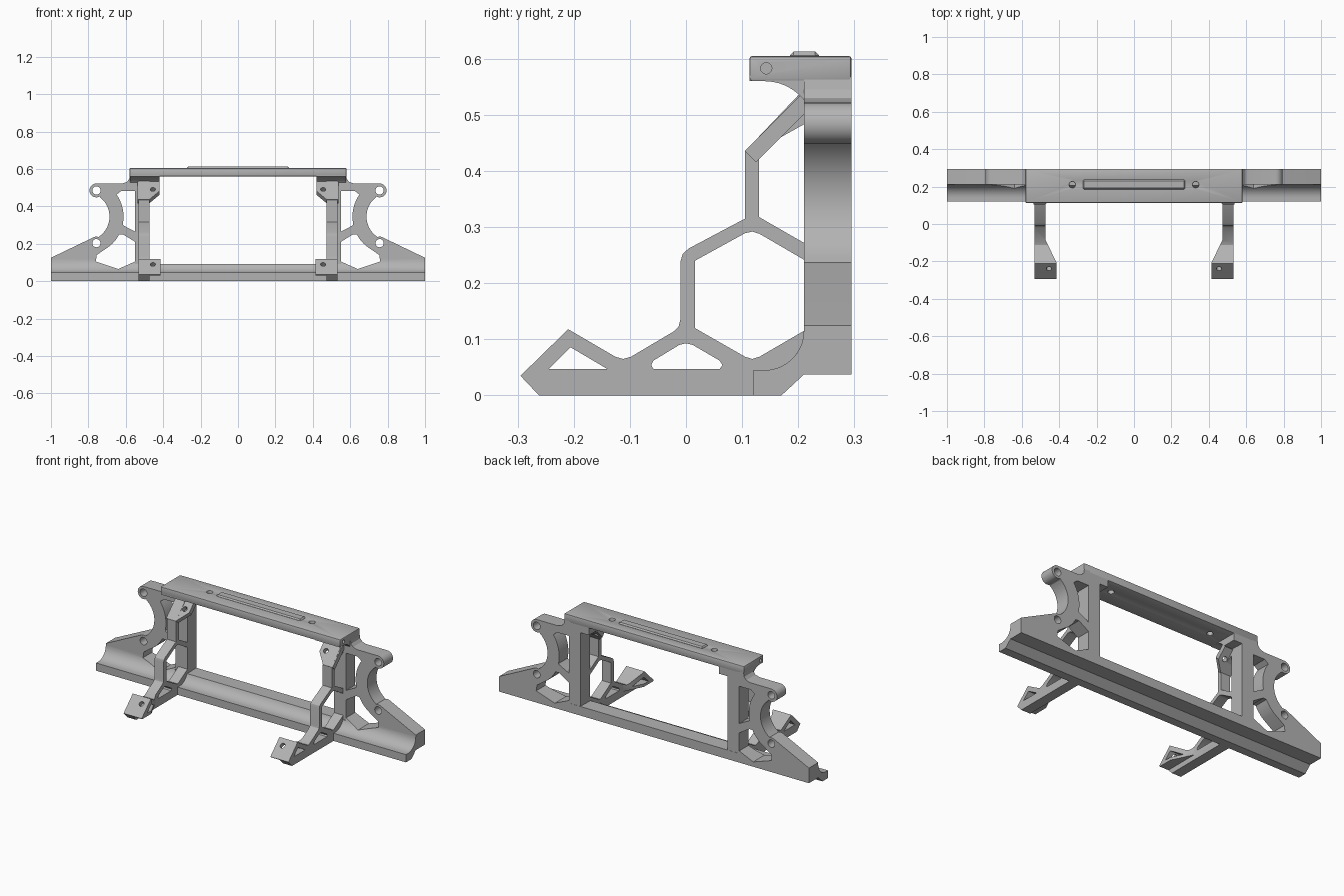
import bpy, bmesh, math
from mathutils import Matrix, Vector

if "Cube" in bpy.data.objects:
    bpy.data.objects.remove(bpy.data.objects["Cube"])

grey = bpy.data.materials.new("plain_grey")
grey.diffuse_color = (0.45, 0.45, 0.45, 1)
grey.use_nodes = True
grey.node_tree.nodes["Principled BSDF"].inputs["Base Color"].default_value = grey.diffuse_color

# Planes: drawing axes u, v and extrusion axis w
YZ = ((0, 1, 0), (0, 0, 1), (1, 0, 0))
XZ = ((1, 0, 0), (0, 0, 1), (0, -1, 0))
XY = ((1, 0, 0), (0, 1, 0), (0, 0, 1))
r = math.sqrt(0.5)
SLOPE = ((1, 0, 0), (0, r, r), (0, -r, r))


def arc(cx, cy, rad, a0, a1, n=12):
    return [(cx + rad * math.cos(math.radians(a0 + (a1 - a0) * i / n)),
             cy + rad * math.sin(math.radians(a0 + (a1 - a0) * i / n))) for i in range(n + 1)]


def circle(cx, cy, rad, n=24):
    return arc(cx, cy, rad, 0, 360 - 360 / n, n - 1)


def prism(name, loops, plane, lo, hi, origin=(0, 0, 0)):
    """Extrude an outline (first loop) with holes (other loops) from lo to hi."""
    cu = bpy.data.curves.new(name, 'CURVE')
    cu.dimensions = '2D'
    cu.fill_mode = 'BOTH'
    cu.extrude = (hi - lo) / 2
    for pts in loops:
        s = cu.splines.new('POLY')
        s.points.add(len(pts) - 1)
        for p, q in zip(s.points, pts):
            p.co = (q[0], q[1], 0, 1)
        s.use_cyclic_u = True
    tmp = bpy.data.objects.new(name + "_curve", cu)
    bpy.context.collection.objects.link(tmp)
    dg = bpy.context.evaluated_depsgraph_get()
    me = bpy.data.meshes.new_from_object(tmp.evaluated_get(dg))
    bpy.data.objects.remove(tmp)
    u, v, w = (Vector(a) for a in plane)
    m = Matrix((u, v, w)).transposed().to_4x4()
    m.translation = Vector(origin) + w * (lo + hi) / 2
    me.transform(m)
    bm = bmesh.new()
    bm.from_mesh(me)
    bmesh.ops.remove_doubles(bm, verts=bm.verts, dist=1e-5)
    bmesh.ops.recalc_face_normals(bm, faces=bm.faces)
    bm.to_mesh(me)
    bm.free()
    me.name = name
    me.materials.clear()
    me.materials.append(grey)
    ob = bpy.data.objects.new(name, me)
    bpy.context.collection.objects.link(ob)
    return ob


def rect(a, b, c, d):
    return [(a, c), (b, c), (b, d), (a, d)]


def apply(ob, mod):
    bpy.context.view_layer.objects.active = ob
    bpy.ops.object.modifier_apply(modifier=mod.name)


def cut(ob, cutter):
    m = ob.modifiers.new("cut", 'BOOLEAN')
    m.operation = 'DIFFERENCE'
    m.solver = 'EXACT'
    m.object = cutter
    apply(ob, m)
    bpy.data.objects.remove(cutter)


def bevel(ob, width, seg):
    m = ob.modifiers.new("bevel", 'BEVEL')
    m.width, m.segments, m.limit_method = width, seg, 'ANGLE'
    apply(ob, m)


def mirror(ob):
    m = ob.modifiers.new("mirror", 'MIRROR')
    m.use_mirror_merge = False
    apply(ob, m)


# Bottom rail: lip, concave fillet and underside chamfer
rail_base = [(0.12, 0), (0.17, 0), (0.21, 0.037), (0.295, 0.037)]
lip = [(0.12, 0.045)]
mid = prism("bottom_rail", [rail_base + [(0.295, 0.09)]
            + arc(0.14, 0.115, 0.07, -20, -90, 8) + lip], YZ, -0.55, 0.55)
low_open = ([(0.55, 0.21), (0.615, 0.25)] + arc(0.817, 0.345, 0.205, 208, 230, 5)
            + [(0.755, 0.14), (0.76, 0.105), (0.64, 0.065), (0.55, 0.105)])
end = prism("rail_end", [rail_base[:3] + [(0.23, 0.037), (0.23, 0.115)]
            + arc(0.14, 0.115, 0.07, 0, -90, 10) + lip], YZ, 0.55, 1.0)
cut(end, prism("opening_cutter", [low_open], XZ, -0.4, 0))
mirror(end)

# Side wings: half-ring with screw ears, sloping skirt and openings
outline = ([(0.54, 0.037), (1, 0.037), (1, 0.125)]
           + arc(0.757, 0.203, 0.035, 65, 110, 5)
           + arc(0.817, 0.345, 0.13, 233, 127, 20)
           + arc(0.757, 0.485, 0.037, -120, 90, 16)
           + [(0.62, 0.522), (0.595, 0.53), (0.582, 0.545), (0.578, 0.57), (0.54, 0.57)])
up_open = ([(0.55, 0.265), (0.612, 0.297)] + arc(0.817, 0.345, 0.205, 192, 145, 12)
           + [(0.625, 0.482), (0.55, 0.482)])
wing = prism("side_wing", [outline, circle(0.757, 0.203, 0.022), circle(0.757, 0.485, 0.022),
                           up_open, low_open], XZ, -0.295, -0.21)
mirror(wing)

# Frame uprights
mirror(prism("upright", [rect(0.475, 0.55, 0.05, 0.57)], XZ, -0.294, -0.21))

# Top cover with two screw holes, side pin holes and raised strip
cover = prism("top_cover", [rect(-0.58, 0.58, 0.113, 0.295),
              circle(-0.33, 0.21, 0.016), circle(0.33, 0.21, 0.016)], XY, 0.56, 0.605)
bevel(cover, 0.005, 2)
for lo, hi in ((-0.6, -0.55), (0.55, 0.6)):
    cut(cover, prism("pin_cutter", [circle(0.143, 0.583, 0.01)], YZ, lo, hi))
strip = prism("raised_strip", [rect(-0.273, 0.273, 0.185, 0.237)], XY, 0.595, 0.613)
bevel(strip, 0.007, 1)

# Curved corner gussets under the cover
gusset = prism("cover_gusset", [[(0.113, 0.57), (0.113, 0.56)]
               + arc(0.14, 0.47, 0.09, 90, 35, 10)
               + [(0.225, 0.52), (0.294, 0.52), (0.294, 0.57)]], YZ, 0.42, 0.577)
mirror(gusset)

# Honeycomb brace running from the frame to the front foot
brace_outline = [(-0.295, 0.035), (-0.262, 0), (0.17, 0), (0.21, 0.037), (0.25, 0.037),
                 (0.25, 0.53), (0.2, 0.535), (0.105, 0.435), (0.105, 0.315), (0.005, 0.262),
                 (-0.006, 0.252), (-0.01, 0.238), (-0.01, 0.135), (-0.013, 0.123),
                 (-0.022, 0.114), (-0.098, 0.069), (-0.112, 0.065), (-0.126, 0.069),
                 (-0.21, 0.118)]
foot_hole = [(-0.245, 0.047), (-0.14, 0.047), (-0.206, 0.086)]
low_hole = [(-0.058, 0.047), (0.06, 0.047), (0.065, 0.054), (0.06, 0.062),
            (0.012, 0.09), (0, 0.093), (-0.012, 0.09), (-0.058, 0.062), (-0.062, 0.054)]
hexagon = [(0.016, 0.12), (0.016, 0.24), (0.105, 0.289), (0.118, 0.292), (0.131, 0.288),
           (0.21, 0.242), (0.21, 0.115), (0.131, 0.069), (0.118, 0.065), (0.105, 0.069)]
top_hole = [(0.13, 0.318), (0.13, 0.425), (0.16, 0.455), (0.21, 0.483), (0.21, 0.272)]
brace = prism("honeycomb_brace", [brace_outline, foot_hole, low_hole, hexagon, top_hole],
              YZ, 0.415, 0.532)
cut(brace, prism("taper_cutter", [[(0.38, -0.205), (0.415, -0.205), (0.473, -0.085),
                                   (0.473, 0.4), (0.38, 0.4)]], XY, -0.1, 0.7))
cut(brace, prism("sole_cutter", [rect(0.38, 0.473, -0.4, 0)], XY, -0.1, 0.03))
cut(brace, prism("foot_hole_cutter", [circle(0, 0, 0.014)], SLOPE, -0.04, 0.05,
                 (0.455, -0.24, 0.09)))
mirror(brace)

# Sloping upper mounting tabs
tab = prism("upper_tab", [[(0.537, 0), (0.475, 0), (0.42, 0.065), (0.42, 0.14), (0.537, 0.14)],
            circle(0.455, 0.078, 0.014)], SLOPE, -0.028, 0.0005, (0, 0.105, 0.435))
mirror(tab)

for ob in bpy.context.collection.objects:
    for p in ob.data.polygons:
        p.use_smooth = True
    ob.data.set_sharp_from_angle(angle=math.radians(28))
